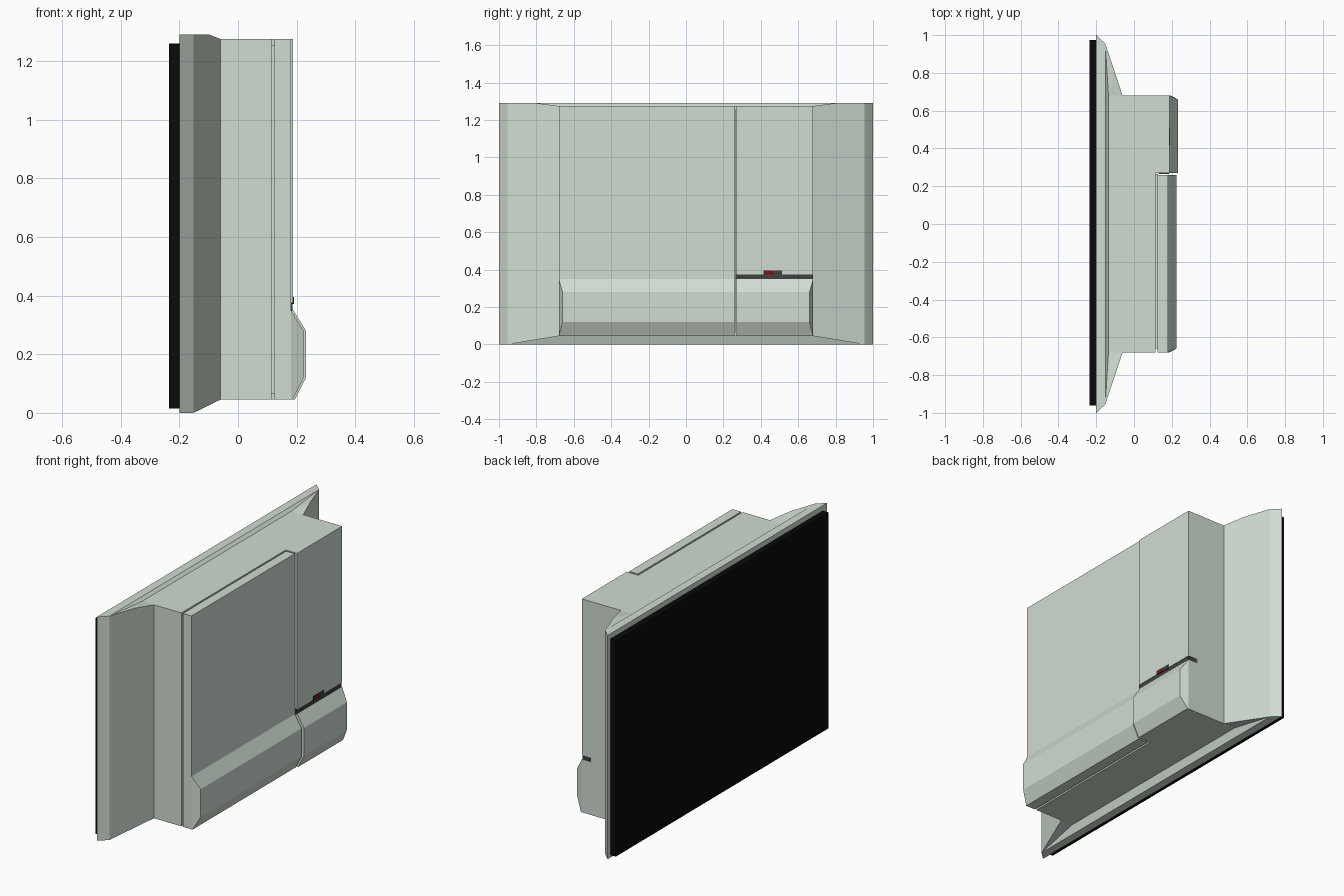
import bpy, bmesh

if "Cube" in bpy.data.objects:
    bpy.data.objects.remove(bpy.data.objects["Cube"])


def material(name, rgb):
    m = bpy.data.materials.new(name)
    m.diffuse_color = (*rgb, 1)
    m.use_nodes = True
    m.node_tree.nodes["Principled BSDF"].inputs["Base Color"].default_value = m.diffuse_color
    return m


CASE = material("pale_green_plastic", (0.63, 0.72, 0.64))
BLACK = material("black_glass", (0.003, 0.003, 0.003))
DARK = material("dark_slot", (0.05, 0.055, 0.055))
RED = material("red_switch", (0.18, 0.008, 0.012))


def mesh_object(name, verts, faces, mat):
    bm = bmesh.new()
    vs = [bm.verts.new(v) for v in verts]
    for f in faces:
        bm.faces.new([vs[i] for i in f])
    bmesh.ops.recalc_face_normals(bm, faces=bm.faces)
    me = bpy.data.meshes.new(name)
    bm.to_mesh(me)
    bm.free()
    me.materials.append(mat)
    ob = bpy.data.objects.new(name, me)
    bpy.context.collection.objects.link(ob)
    return ob


def loft(name, rings, mat):
    """Join rings of equal length and cap both ends."""
    n = len(rings[0])
    verts = [v for r in rings for v in r]
    faces = [list(range(n)), list(range(len(verts) - n, len(verts)))]
    for k in range(len(rings) - 1):
        for i in range(n):
            j = (i + 1) % n
            faces.append([k * n + i, k * n + j, (k + 1) * n + j, (k + 1) * n + i])
    return mesh_object(name, verts, faces, mat)


def rect(x, y0, y1, z0, z1):
    return [(x, y0, z0), (x, y1, z0), (x, y1, z1), (x, y0, z1)]


def box(name, x0, x1, y0, y1, z0, z1, mat=CASE):
    return loft(name, [rect(x0, y0, y1, z0, z1), rect(x1, y0, y1, z0, z1)], mat)


Z0, Z1, ZTOP = 0.045, 1.275, 1.29

# Screen and the rim behind it
box("screen", -0.235, -0.2, -0.96, 0.975, 0.015, 1.26, BLACK)

# Rear shell: rim, swept side wings and recessed top and bottom slopes
half = [(-0.2, 1, 0), (-0.2, 1, ZTOP),                # 0 1 rim back
        (-0.152, 0.955, 0), (-0.152, 0.955, ZTOP),    # 2 3 rim edge
        (-0.1, 0.8, ZTOP),                            # 4 wing top bend
        (-0.06, 0.68, Z0), (-0.06, 0.68, Z1),         # 5 6 wing meets body
        (-0.135, 0.68, Z0), (-0.135, 0.68, Z1)]       # 7 8 slope meets body
N = len(half)
verts = half + [(x, -y, z) for x, y, z in half]
side = [(0, 1, 3, 2), (2, 3, 4, 6, 5), (3, 4, 8), (4, 6, 8), (2, 5, 7), (5, 6, 8, 7)]
faces = side + [tuple(i + N for i in f) for f in side]
for a, b in ((0, 1), (1, 3), (3, 8), (8, 7), (7, 2), (2, 0)):
    faces.append((a, b, b + N, a + N))
mesh_object("rear_shell", verts, faces, CASE)

# Main body, and the filler behind the rear panel that leaves a narrow groove
box("body", -0.136, 0.115, -0.68, 0.68, Z0, Z1)
box("groove_floor", 0.115, 0.126, -0.66, 0.265, Z0 + 0.02, Z1 - 0.02)

# Wide rear panel
box("wide_panel", 0.125, 0.18, -0.68, 0.26, Z0, Z1)

# Narrow rear column, split by the dark slot
box("column_upper", 0.115, 0.188, 0.27, 0.68, 0.375, Z1)
box("column_lower", 0.115, 0.188, 0.27, 0.68, Z0, 0.35)
box("slot", 0.13, 0.186, 0.264, 0.678, 0.348, 0.377, DARK)
box("slot_core", 0.115, 0.13, 0.27, 0.68, 0.35, 0.375)

# Switch at the slot
box("switch_red", 0.17, 0.191, 0.415, 0.465, 0.372, 0.395, RED)
box("switch_dark", 0.17, 0.19, 0.465, 0.512, 0.372, 0.395, DARK)


# Chamfered bulges along the bottom; the outer end tapers in
def bulge(name, base, front, y_in, y_out):
    s = 1 if y_out > 0 else -1
    prof = [(base, 0.35), (front, 0.28), (front, 0.12), (base + 0.006, Z0), (base, Z0)]
    outer = [(x, y_out - s * (0.02 if x == front else 0), z) for x, z in prof]
    loft(name, [[(x, y_in, z) for x, z in prof], outer], CASE)


bulge("wide_bulge", 0.18, 0.224, 0.26, -0.68)
bulge("narrow_bulge", 0.188, 0.232, 0.27, 0.68)
